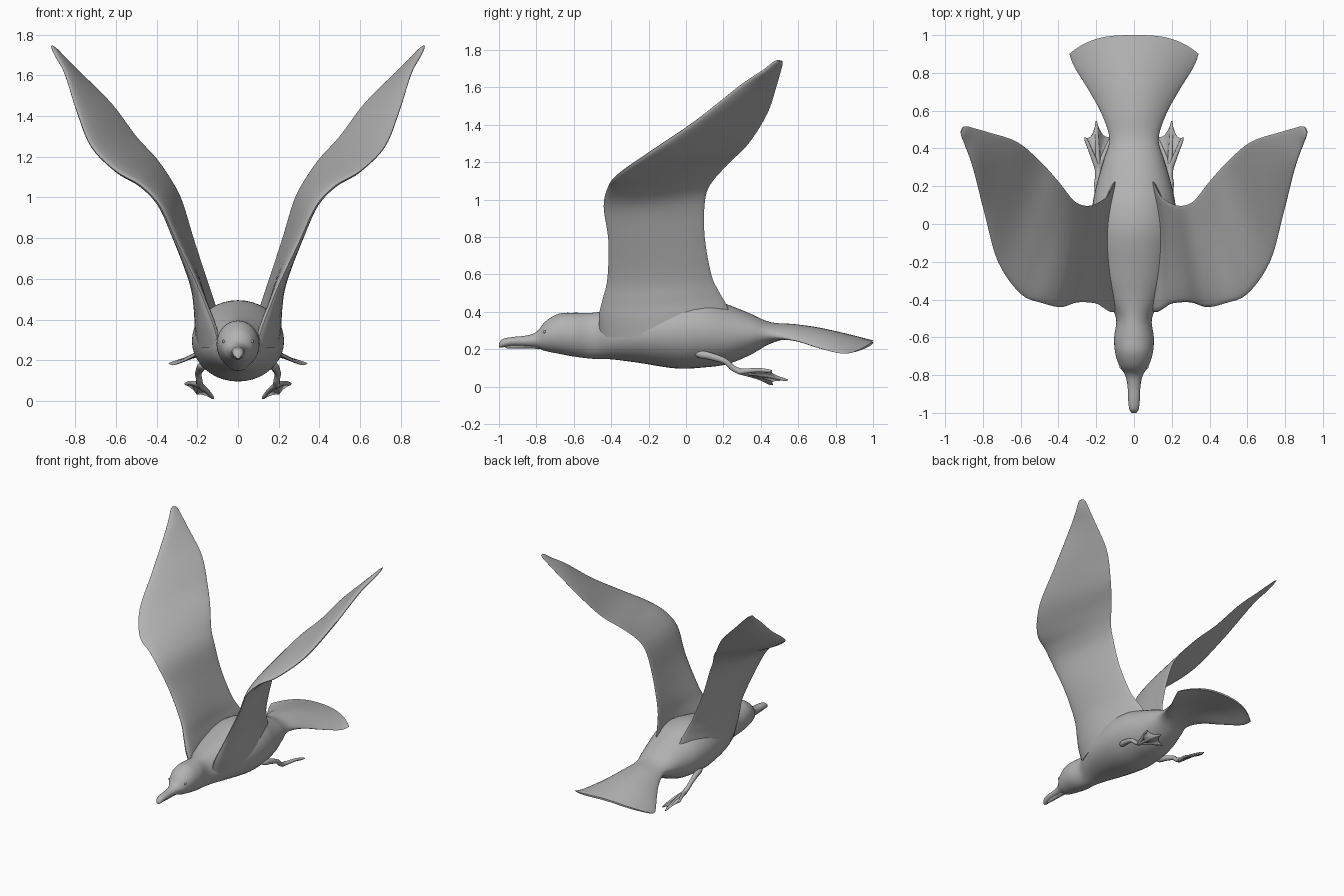
import bpy
import bmesh
from math import cos, sin, pi, tau
from mathutils import Vector

cube = bpy.data.objects.get("Cube")
if cube:
    bpy.data.objects.remove(cube)

grey = bpy.data.materials.new("plain grey")
grey.use_nodes = True
colour = (0.45, 0.45, 0.45, 1)
grey.diffuse_color = colour
grey.node_tree.nodes["Principled BSDF"].inputs["Base Color"].default_value = colour


def spline(rows, steps):
    """Catmull-Rom interpolation through rows of equal length."""
    rows = [Vector(r) for r in rows]
    out = []
    for i in range(len(rows) - 1):
        a, b = rows[max(i - 1, 0)], rows[i]
        c, d = rows[i + 1], rows[min(i + 2, len(rows) - 1)]
        for s in range(steps):
            t = s / steps
            out.append(b + (c - a) * (t / 2)
                       + (a * 2 - b * 5 + c * 4 - d) * (t * t / 2)
                       + (b * 3 - a - c * 3 + d) * (t ** 3 / 2))
    return out + [rows[-1]]


def finish(name, bm, mirrored):
    bmesh.ops.recalc_face_normals(bm, faces=bm.faces)
    mesh = bpy.data.meshes.new(name)
    bm.to_mesh(mesh)
    bm.free()
    mesh.materials.append(grey)
    obj = bpy.data.objects.new(name, mesh)
    bpy.context.collection.objects.link(obj)
    if mirrored:
        obj.modifiers.new("mirror", "MIRROR")
    bpy.ops.object.select_all(action="DESELECT")
    obj.select_set(True)
    bpy.context.view_layer.objects.active = obj
    bpy.ops.object.shade_smooth_by_angle(angle=pi / 3)
    return obj


def loft(name, rings, mirrored=False):
    bm = bmesh.new()
    loops = [[bm.verts.new(p) for p in ring] for ring in rings]
    n = len(loops[0])
    for low, high in zip(loops, loops[1:]):
        for i in range(n):
            j = (i + 1) % n
            bm.faces.new((low[i], low[j], high[j], high[i]))
    bm.faces.new(loops[0])
    bm.faces.new(loops[-1])
    return finish(name, bm, mirrored)


def tube(name, path, mirrored=False, sides=10):
    """Round tube; each path row is x, y, z, radius."""
    rows = spline(path, 5)
    rings = []
    for i, row in enumerate(rows):
        ahead = rows[min(i + 1, len(rows) - 1)] - rows[max(i - 1, 0)]
        turn = ahead.to_3d().to_track_quat("Z", "Y")
        rings.append([row.to_3d() + turn @ Vector((cos(tau * k / sides), sin(tau * k / sides), 0)) * row[3]
                      for k in range(sides)])
    return loft(name, rings, mirrored)


# Head, body and fanned tail: y, half width, centre z, half height, edge droop, edge sweep
body_rows = [
    (-1, .012, .22, .012), (-.98, .025, .232, .022), (-.93, .031, .241, .024),
    (-.86, .034, .243, .029), (-.8, .047, .25, .042), (-.75, .078, .27, .08),
    (-.68, .1, .283, .107), (-.6, .105, .278, .117), (-.5, .095, .272, .123),
    (-.4, .14, .278, .132), (-.25, .195, .287, .16), (-.05, .225, .295, .198),
    (.1, .22, .293, .19), (.22, .195, .28, .16), (.34, .16, .28, .112),
    (.45, .13, .287, .058, .01), (.58, .17, .3, .034, .05), (.72, .235, .29, .024, .08, .02),
    (.88, .315, .262, .016, .085, .05), (1, .342, .24, .007, .055, .1),
]
rings = []
for y, w, z, h, droop, sweep in spline([r + (0,) * (6 - len(r)) for r in body_rows], 5):
    ring = []
    for k in range(40):
        u, v = cos(tau * k / 40), sin(tau * k / 40)
        ring.append((w * u, y - sweep * abs(u) ** 3, z - droop * u * u + h * v))
    rings.append(ring)
loft("body", rings)

# Lower bill
tube("lower_bill", [(0, -.965, .212, .007), (0, -.93, .217, .014),
                    (0, -.84, .221, .019), (0, -.76, .23, .03)])

# Eyes
bm = bmesh.new()
bmesh.ops.create_uvsphere(bm, u_segments=12, v_segments=8, radius=.008)
bmesh.ops.translate(bm, verts=bm.verts, vec=(.07, -.757, .293))
finish("eyes", bm, True)

# Wings: leading edge, trailing edge, half thickness, outward bow
wing_rows = [
    (.09, -.46, .27, .09, .26, .33, .05, .07), (.125, -.465, .38, .105, .215, .44, .045, .06),
    (.16, -.445, .47, .125, .175, .51, .036, .045), (.205, -.42, .58, .155, .135, .6, .03, .025),
    (.3, -.415, .78, .22, .1, .8, .026, .008), (.385, -.44, .96, .275, .1, .98, .026),
    (.48, -.42, 1.06, .325, .13, 1.08, .026), (.6, -.37, 1.13, .4, .225, 1.19, .026),
    (.72, -.2, 1.25, .5, .335, 1.3, .024), (.79, .05, 1.42, .62, .435, 1.46, .02),
    (.85, .29, 1.61, .77, .485, 1.61, .015), (.892, .41, 1.69, .85, .508, 1.69, .012),
    (.912, .46, 1.73, .885, .517, 1.725, .009), (.917, .485, 1.744, .906, .514, 1.742, .004),
]
rows = spline([r + (0,) * (8 - len(r)) for r in wing_rows], 5)
rings = []
for i, row in enumerate(rows):
    front, back = Vector(row[:3]), Vector(row[3:6])
    step = rows[min(i + 1, len(rows) - 1)] - rows[max(i - 1, 0)]
    span = Vector(step[:3]) + Vector(step[3:6])
    normal = (back - front).cross(span).normalized()
    ring = []
    for k in range(32):
        a = tau * k / 32
        t = (1 - cos(a)) / 2
        lift = row[6] * sin(a) * (1.25 - .7 * t) + row[7] * sin(a) ** 2
        ring.append(front.lerp(back, t) + normal * lift)
    rings.append(ring)
loft("wings", rings, True)

# Legs
ankle = Vector((.19, .29, .08))
tube("legs", [(.165, .05, .175, .008), (.175, .08, .172, .021), (.185, .14, .16, .02),
              (.195, .21, .135, .016), (.19, .25, .1, .016), (*ankle, .018)], True)

# Toes
tips = [Vector(p) for p in ((.26, .46, .085), (.2, .545, .035), (.12, .465, .012))]
for name, tip in zip(("outer_toes", "middle_toes", "inner_toes"), tips):
    knuckle = ankle.lerp(tip, .55) + Vector((0, 0, .006))
    tube(name, [(*ankle, .016), (*knuckle, .011), (*ankle.lerp(tip, .88), .009), (*tip, .003)], True)

# Webs, scooped between neighbouring toes
bm = bmesh.new()
for a, b in zip(tips, tips[1:]):
    edge = []
    for k in range(9):
        t = k / 8
        edge.append(bm.verts.new(a.lerp(b, t).lerp(ankle, .04 + .12 * sin(pi * t))))
    root = bm.verts.new(ankle)
    for p, q in zip(edge, edge[1:]):
        bm.faces.new((root, p, q))
webs = finish("foot_webs", bm, True)
solid = webs.modifiers.new("thickness", "SOLIDIFY")
solid.thickness = .01
solid.offset = 0
